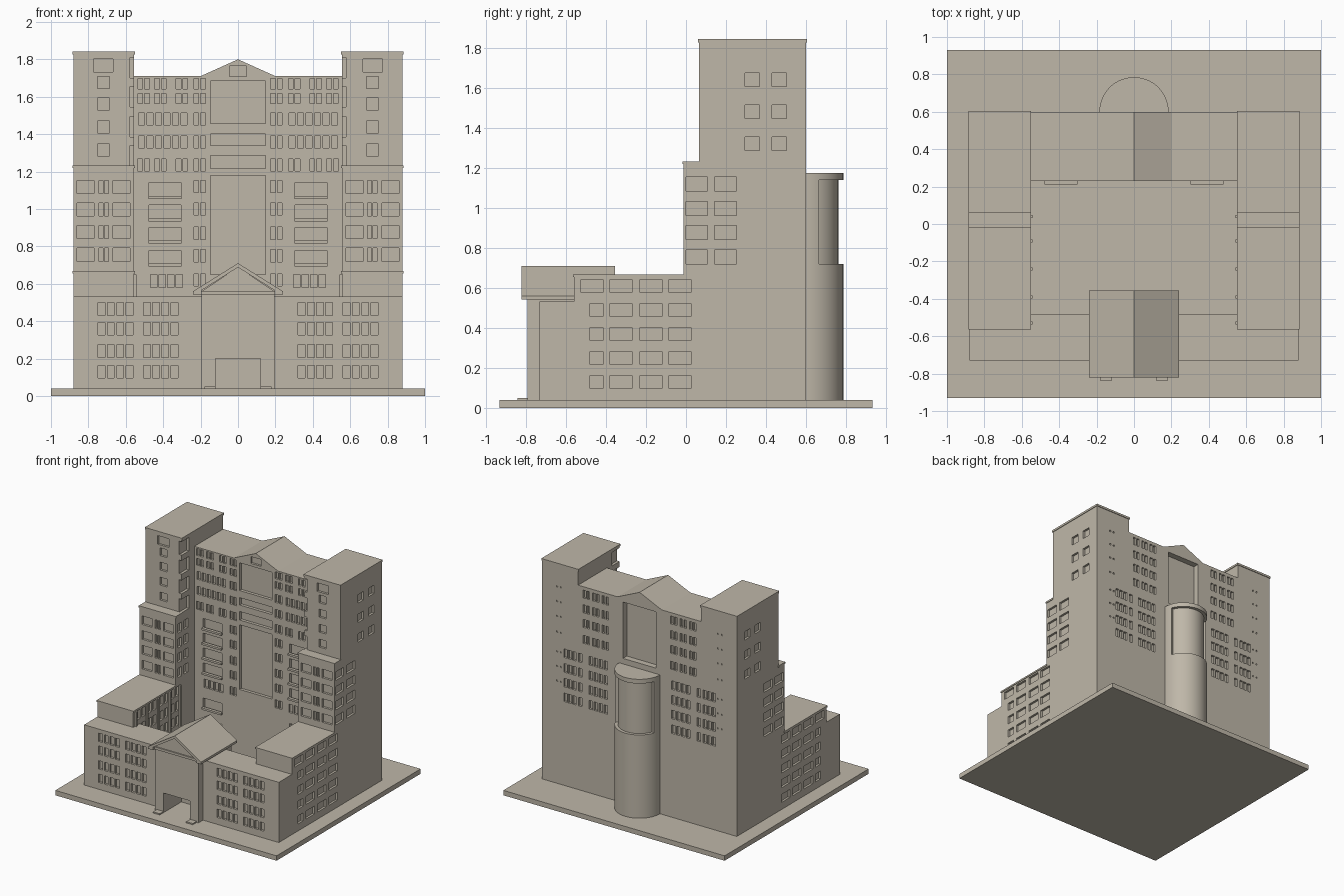
import bpy, bmesh, math

if "Cube" in bpy.data.objects:
    bpy.data.objects.remove(bpy.data.objects["Cube"])

stone = bpy.data.materials.new("warm_stone")
stone.diffuse_color = (0.52, 0.475, 0.395, 1)
stone.use_nodes = True
stone.node_tree.nodes["Principled BSDF"].inputs["Base Color"].default_value = stone.diffuse_color


def finish(name, bm):
    bmesh.ops.recalc_face_normals(bm, faces=bm.faces)
    me = bpy.data.meshes.new(name)
    bm.to_mesh(me)
    bm.free()
    me.materials.append(stone)
    ob = bpy.data.objects.new(name, me)
    bpy.context.collection.objects.link(ob)
    return ob


def boxes(name, items):
    """One mesh made of boxes given as (x0, x1, y0, y1, z0, z1)."""
    bm = bmesh.new()
    for b in items:
        vs = bmesh.ops.create_cube(bm, size=1)["verts"]
        for v in vs:
            for i in range(3):
                lo, hi = sorted(b[2 * i:2 * i + 2])
                v.co[i] = (lo + hi) / 2 + v.co[i] * (hi - lo)
    return finish(name, bm)


def prism(name, pts, axis, a, b):
    """Extrude a 2D profile along an axis from a to b."""
    def place(p, t):
        return {"x": (t, p[0], p[1]), "y": (p[0], t, p[1]), "z": (p[0], p[1], t)}[axis]
    bm = bmesh.new()
    lo = [bm.verts.new(place(p, a)) for p in pts]
    hi = [bm.verts.new(place(p, b)) for p in pts]
    bm.faces.new(lo)
    bm.faces.new(hi)
    for i in range(len(pts)):
        j = (i + 1) % len(pts)
        bm.faces.new((lo[i], lo[j], hi[j], hi[i]))
    return finish(name, bm)


def carve(ob, cuts):
    """Cut box-shaped recesses into a part."""
    cutter = boxes("window_cutter", cuts)
    cutter.hide_render = True
    mod = ob.modifiers.new("windows", "BOOLEAN")
    mod.operation, mod.solver, mod.object = "DIFFERENCE", "EXACT", cutter
    bpy.context.view_layer.objects.active = ob
    bpy.ops.object.modifier_apply(modifier=mod.name)
    bpy.data.objects.remove(cutter, do_unlink=True)


D = 0.018  # window depth


def on_y(y, cols, rows, w, h, d=D):
    """Recesses in a wall facing along y."""
    return [(x - w / 2, x + w / 2, y - d, y + d, z - h / 2, z + h / 2) for x in cols for z in rows]


def on_x(x, cols, rows, w, h, d=D):
    """Recesses in a wall facing along x."""
    return [(x - d, x + d, y - w / 2, y + w / 2, z - h / 2, z + h / 2) for y in cols for z in rows]


def both(cols):
    return [s * c for s in (-1, 1) for c in cols]


def pairs(cols, gap=0.018):
    return [c + s for c in cols for s in (-gap, gap)]


# ground slab
boxes("base_slab", [(-1, 1, -0.93, 0.93, 0, 0.04)])

# stepped side wings with towers
profile = [(-0.56, 0.04), (0.6, 0.04), (0.6, 1.84), (0.065, 1.84), (0.065, 1.23),
           (-0.012, 1.23), (-0.012, 0.665), (-0.56, 0.665)]
mid_rows = [1.118, 0.997, 0.877, 0.755]
back_rows = [1.12, 1.0, 0.88, 0.76]
low_rows = [0.61, 0.49, 0.37, 0.25, 0.13]
pilaster_y = [0.04, -0.09, -0.24, -0.39, -0.53]
for s, side in ((-1, "left"), (1, "right")):
    wing = prism(side + "_wing", profile, "x", s * 0.555, s * 0.88)
    cuts = on_x(s * 0.88, [-0.47, -0.325, -0.175, -0.03], low_rows, 0.11, 0.065)
    cuts += on_x(s * 0.88, [0.053, 0.197], mid_rows, 0.108, 0.07)
    cuts += on_x(s * 0.88, [0.33, 0.465], [1.64, 1.48, 1.32], 0.072, 0.068)
    # tower front
    cuts += on_y(0.065, [s * 0.72], [1.768], 0.105, 0.07)
    cuts += on_y(0.065, [s * 0.72], [1.677, 1.56, 1.437, 1.315], 0.064, 0.064)
    # middle step front
    cuts += on_y(-0.012, [s * 0.815, s * 0.622], mid_rows, 0.09, 0.07)
    cuts += on_y(-0.012, pairs([s * 0.718], 0.015), mid_rows, 0.02, 0.07)
    # corner windows on the inner tower edge
    cuts += [(s * 0.53, s * 0.577, 0.04, 0.16, z - 0.055, z + 0.055) for z in (1.755, 1.6, 1.44, 1.285)]
    # courtyard windows between the pilasters
    cols = [(a + b) / 2 + o for a, b in zip(pilaster_y, pilaster_y[1:]) for o in (-0.03, 0.03)]
    cuts += on_x(s * 0.555, cols, low_rows, 0.04, 0.075)
    cuts += on_x(s * 0.555, [0.04, 0.12], mid_rows, 0.05, 0.075)
    # rear windows
    cuts += on_y(0.6, [s * x for x in (0.59, 0.63, 0.67)], back_rows, 0.03, 0.07)
    cuts += on_y(0.6, [s * 0.71, s * 0.745], [1.65, 1.53, 1.41, 1.28, 1.12, 1.0, 0.88], 0.012, 0.012, 0.008)
    carve(wing, cuts)
    # thin parapets and pilasters
    boxes(side + "_parapets", [
        (s * 0.55, s * 0.885, 0.06, 0.605, 1.825, 1.842),
        (s * 0.55, s * 0.885, -0.018, 0.066, 1.218, 1.232),
        (s * 0.55, s * 0.885, -0.565, -0.011, 0.654, 0.667)])
    boxes(side + "_courtyard_pilasters",
          [(s * 0.543, s * 0.557, y - 0.008, y + 0.008, 0.04, 0.65) for y in pilaster_y])

# low front wing
front = boxes("front_wing", [(-0.88, 0.88, -0.73, -0.48, 0.04, 0.532)])
cols = both([0.34, 0.39, 0.438, 0.487, 0.58, 0.63, 0.68, 0.73])
cuts = on_y(-0.73, cols, [0.465, 0.36, 0.24, 0.13], 0.036, 0.068)
cuts += [(-0.12, 0.12, -0.75, -0.56, 0.03, 0.2)]
carve(front, cuts)

# tall central block with a small gable
centre = prism("central_block", [(-0.56, 0.04), (0.56, 0.04), (0.56, 1.71), (0.2, 1.71),
                                 (0, 1.8), (-0.2, 1.71), (-0.56, 1.71)], "y", 0.23, 0.6)
cuts = on_y(0.23, pairs(both([0.205, 0.3, 0.415, 0.505])), [1.67, 1.59], 0.025, 0.055)
cuts += on_y(0.23, pairs(both([0.3, 0.415, 0.505])), [1.235], 0.026, 0.065)
cuts += on_y(0.23, both([0.29, 0.335, 0.38, 0.425, 0.47, 0.515]), [1.48, 1.358], 0.032, 0.065)
cuts += on_y(0.23, pairs(both([0.205])), [1.48, 1.358, 1.235, 1.12, 1.0, 0.87, 0.75, 0.62], 0.025, 0.065)
cuts += on_y(0.23, both([0.315, 0.36, 0.405, 0.45]), [0.615], 0.034, 0.068)
balcony_rows = [1.1, 0.98, 0.86, 0.737, 0.45, 0.28]
cuts += on_y(0.23, both([0.39]), balcony_rows, 0.172, 0.084, 0.025)
# tall central panels
for z0, z1 in ((1.458, 1.685), (1.34, 1.4), (1.217, 1.287), (0.65, 1.178)):
    cuts += [(-0.147, 0.147, 0.2, 0.255, z0, z1)]
cuts += on_y(0.23, [0], [1.735], 0.09, 0.056)
# rear face
cuts += [(-0.15, 0.15, 0.55, 0.65, 1.22, 1.68)]
cuts += on_y(0.6, pairs(both([0.31, 0.395, 0.48]), 0.017), [1.65, 1.53, 1.41, 1.28], 0.024, 0.065)
cuts += on_y(0.6, both([0.305, 0.35, 0.395, 0.44, 0.535]), back_rows, 0.032, 0.07)
carve(centre, cuts)
boxes("balcony_ledges", [(x - 0.088, x + 0.088, 0.21, 0.235, z - 0.046, z - 0.03)
                         for x in both([0.39]) for z in balcony_rows])

# entrance porch with a passage and gabled roof
porch = prism("entrance_porch", [(-0.195, 0.04), (0.195, 0.04), (0.195, 0.56), (0, 0.69),
                                 (-0.195, 0.56)], "y", -0.79, -0.36)
carve(porch, [(-0.12, 0.12, -0.85, -0.56, 0.03, 0.2)])
prism("porch_roof", [(-0.24, 0.56), (0, 0.71), (0.24, 0.56), (0.24, 0.542), (0.195, 0.542),
                     (0.195, 0.565), (0, 0.688), (-0.195, 0.565), (-0.195, 0.542), (-0.24, 0.542)],
      "y", -0.82, -0.355)
boxes("porch_cornice", [(-0.225, 0.225, -0.8, -0.36, 0.542, 0.562)])
boxes("porch_steps", [(s * 0.12, s * 0.18, -0.84, -0.78, 0.04, 0.05) for s in (-1, 1)])


# rounded rear stair tower
def half_round(r_mid, margin):
    pts = []
    for i in range(37):
        a = i * 5
        if a in (margin, 180 - margin) and r_mid != 0.185:
            radii = (0.185, r_mid) if a < 90 else (r_mid, 0.185)
        else:
            radii = (r_mid if margin < a < 180 - margin else 0.185,)
        t = math.radians(a)
        pts += [(r * math.cos(t), 0.6 + r * math.sin(t)) for r in radii]
    return pts


for name, r, z0, z1 in (("stair_tower_lower", 0.185, 0.04, 0.72),
                        ("stair_tower_window", 0.16, 0.72, 1.14),
                        ("stair_tower_cap", 0.185, 1.14, 1.175)):
    ob = prism(name, half_round(r, 20), "z", z0, z1)
    bpy.ops.object.select_all(action="DESELECT")
    ob.select_set(True)
    bpy.context.view_layer.objects.active = ob
    bpy.ops.object.shade_smooth_by_angle(angle=math.radians(30))
